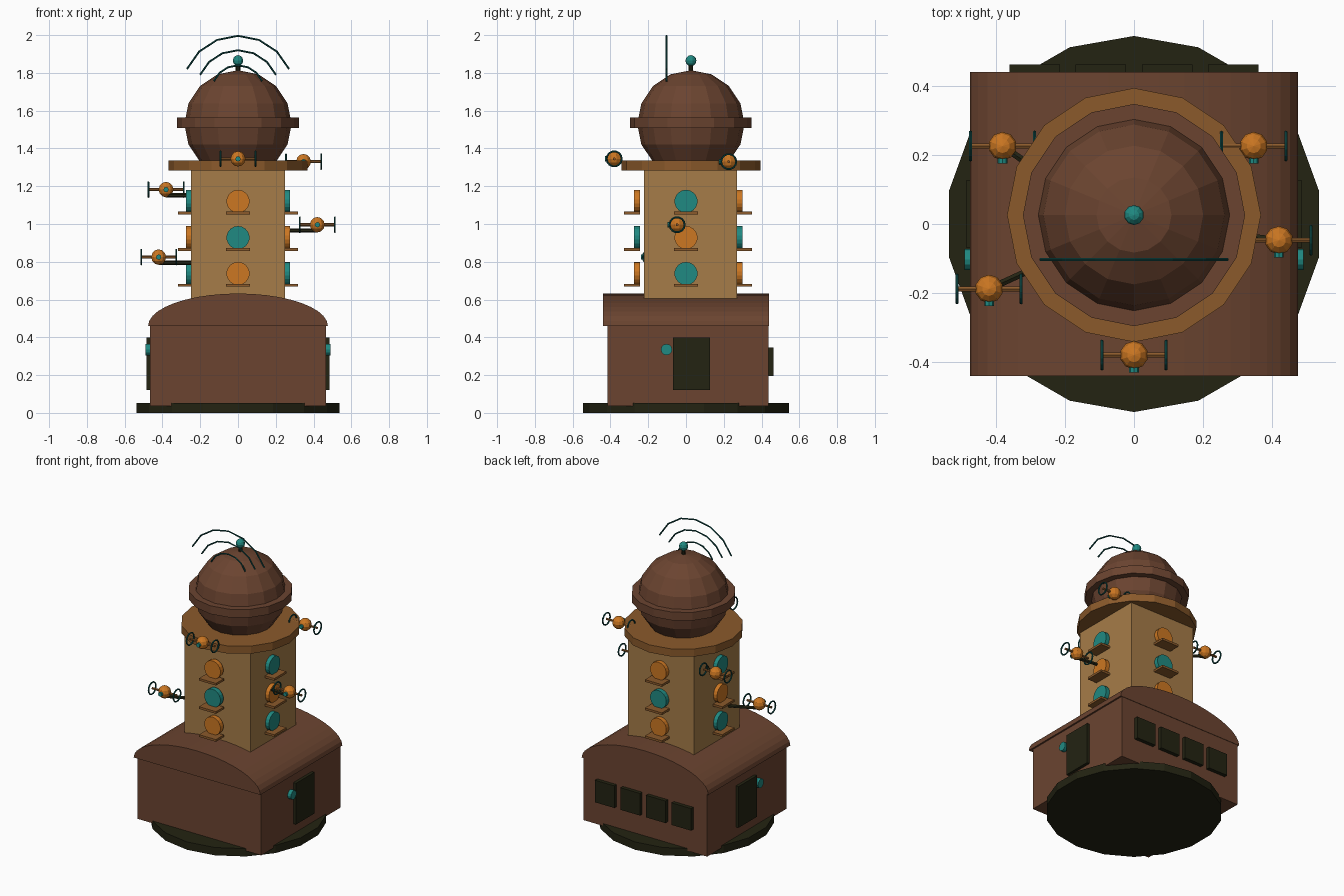
import bpy, bmesh, math
from mathutils import Vector, Matrix

if "Cube" in bpy.data.objects:
    bpy.data.objects.remove(bpy.data.objects["Cube"])


def mat(name, hexcol):
    lin = lambda c: c / 12.92 if c <= 0.04045 else ((c + 0.055) / 1.055) ** 2.4
    m = bpy.data.materials.new(name)
    m.diffuse_color = [lin(int(hexcol[i:i + 2], 16) / 255) for i in (0, 2, 4)] + [1]
    m.use_nodes = True
    m.node_tree.nodes["Principled BSDF"].inputs["Base Color"].default_value = m.diffuse_color
    return m


BROWN = mat("brown", "6B4430")
TAN = mat("tan", "A67C48")
OCHRE = mat("ochre_brown", "8B5A2B")
ORANGE = mat("orange", "CC7722")
TEAL = mat("teal", "208A82")
DEEP = mat("deep_teal", "0F4F4C")
DARK = mat("dark_olive", "232312")


def finish(name, bm, m):
    bmesh.ops.recalc_face_normals(bm, faces=bm.faces)
    me = bpy.data.meshes.new(name)
    bm.to_mesh(me)
    bm.free()
    me.materials.append(m)
    ob = bpy.data.objects.new(name, me)
    bpy.context.collection.objects.link(ob)
    return ob


def box(name, lo, hi, m):
    bm = bmesh.new()
    lo, hi = Vector(lo), Vector(hi)
    bmesh.ops.create_cube(bm, size=1, matrix=Matrix.Translation((lo + hi) / 2) @ Matrix.Diagonal((*(hi - lo), 1)))
    return finish(name, bm, m)


def rod(name, a, b, r, n, m):
    a, b = Vector(a), Vector(b)
    d = b - a
    bm = bmesh.new()
    q = Matrix() if abs(d.normalized().z) > 0.99 else d.to_track_quat('Z', 'Y').to_matrix().to_4x4()
    bmesh.ops.create_cone(bm, cap_ends=True, segments=n, radius1=r, radius2=r, depth=d.length,
                          matrix=Matrix.Translation((a + b) / 2) @ q)
    return finish(name, bm, m)


def ball(name, c, r, u, v, m):
    bm = bmesh.new()
    bmesh.ops.create_uvsphere(bm, u_segments=u, v_segments=v, radius=r, matrix=Matrix.Translation(c))
    return finish(name, bm, m)


def tube(name, pts, r, n, m, closed=False):
    """Sweep a small circle along a planar path, using mitred rings."""
    bm = bmesh.new()
    pts = [Vector(p) for p in pts]
    k = len(pts)
    normal = (pts[1] - pts[0]).cross(pts[2] - pts[1]).normalized()
    rings = []
    for i, p in enumerate(pts):
        a = pts[(i - 1) % k] if closed or i else p
        b = pts[(i + 1) % k] if closed or i < k - 1 else p
        side = (b - a).normalized().cross(normal)
        rings.append([bm.verts.new(p + r * (math.cos(t) * side + math.sin(t) * normal))
                      for t in (2 * math.pi * j / n for j in range(n))])
    for i in range(k if closed else k - 1):
        p, q = rings[i], rings[(i + 1) % k]
        for j in range(n):
            bm.faces.new((p[j], p[(j + 1) % n], q[(j + 1) % n], q[j]))
    if not closed:
        bm.faces.new(rings[0])
        bm.faces.new(rings[-1])
    return finish(name, bm, m)


# Base disc and carriage-like lower body
rod("base_disc", (0, 0, 0), (0, 0, 0.053), 0.545, 18, DARK)
box("lower_body", (-0.465, -0.415, 0.037), (0.465, 0.437, 0.48), BROWN)

# Vaulted roof
bm = bmesh.new()
N = 20
prof = [(0.476 * math.cos(math.pi * i / N), 0.46 + 0.172 * math.sin(math.pi * i / N)) for i in range(N + 1)]
face = bm.faces.new([bm.verts.new((x, -0.44, z)) for x, z in prof])
ext = bmesh.ops.extrude_face_region(bm, geom=[face])
bmesh.ops.translate(bm, vec=(0, 0.88, 0), verts=[v for v in ext["geom"] if isinstance(v, bmesh.types.BMVert)])
finish("vaulted_roof", bm, BROWN)

# Side doors and round knobs
for s, tag in ((1, "right"), (-1, "left")):
    x0, x1 = sorted((s * 0.46, s * 0.485))
    box(tag + "_door", (x0, -0.07, 0.12), (x1, 0.128, 0.4), DARK)
    rod(tag + "_door_knob", (s * 0.46, -0.103, 0.335), (s * 0.491, -0.103, 0.335), 0.03, 12, TEAL)

# Back windows
for i in range(4):
    x = -0.288 + 0.192 * i
    box("back_window_%d" % i, (x - 0.073, 0.43, 0.195), (x + 0.073, 0.462, 0.345), DARK)

# Tower, cornice, dome
CY = 0.026
box("tower", (-0.248, -0.222, 0.5), (0.248, 0.27, 1.3), TAN)
rod("cornice", (0, CY, 1.283), (0, CY, 1.335), 0.368, 16, OCHRE)
ball("dome", (0, CY, 1.53), 0.284, 16, 8, BROWN)
rod("dome_band", (0, CY, 1.507), (0, CY, 1.563), 0.322, 16, BROWN)
rod("finial_stem", (0, CY, 1.79), (0, CY, 1.85), 0.012, 8, DARK)
ball("finial_ball", (0, CY, 1.865), 0.029, 10, 6, TEAL)

# Signal arcs
for i, r in enumerate((0.14, 0.22, 0.296)):
    ang = [math.radians(24 + 22 * j) for j in range(7)]
    tube("signal_arc_%d" % i, [(r * math.cos(a), -0.103, 1.70 + r * math.sin(a)) for a in ang], 0.005, 6, DEEP)

# Round windows with sills: direction, disc start, disc end, sill end
walls = {"front": ((0, -1), 0.243, 0.275, 0.328), "back": ((0, 1), 0.262, 0.298, 0.35),
         "right": ((1, 0), 0.24, 0.275, 0.318), "left": ((-1, 0), 0.24, 0.275, 0.318)}
for tag, ((dx, dy), d0, d1, d2) in walls.items():
    for k, z in enumerate((0.738, 0.928, 1.12)):
        teal = (k % 2 == 0) == (dx != 0)
        rod("%s_window_%d" % (tag, k), (dx * d0, dy * d0, z), (dx * d1, dy * d1, z), 0.061, 18,
            TEAL if teal else ORANGE)
        a = Vector((dx * d0 - abs(dy) * 0.064, dy * d0 - abs(dx) * 0.064, z - 0.07))
        b = Vector((dx * d2 + abs(dy) * 0.064, dy * d2 + abs(dx) * 0.064, z - 0.055))
        box("%s_sill_%d" % (tag, k), [min(p) for p in zip(a, b)], [max(p) for p in zip(a, b)], OCHRE)

# Small flyers: orange body, teal eye, cross rod and two rings; some on arms
flyers = [(0, -0.38, 1.345, False), (0.347, 0.226, 1.33, False), (-0.381, 0.226, 1.182, True),
          (0.42, -0.047, 0.996, True), (-0.42, -0.188, 0.825, True)]
for i, (x, y, z, arm) in enumerate(flyers):
    ball("flyer_body_%d" % i, (x, y, z), 0.041, 10, 6, ORANGE)
    rod("flyer_eye_%d" % i, (x, y - 0.03, z), (x, y - 0.05, z), 0.014, 8, TEAL)
    rod("flyer_rod_%d" % i, (x - 0.092, y, z), (x + 0.092, y, z), 0.008, 6, OCHRE)
    for s in (-1, 1):
        tube("flyer_ring_%d_%d" % (i, s + 1),
             [(x + s * 0.093, y + 0.04 * math.cos(t), z + 0.04 * math.sin(t))
              for t in (2 * math.pi * j / 14 for j in range(14))], 0.005, 6, DEEP, True)
    if arm:
        s = 1 if x > 0 else -1
        rod("flyer_arm_%d" % i, (s * 0.235, y * 0.55, z - 0.03), (x, y, z - 0.03), 0.011, 6, DARK)
